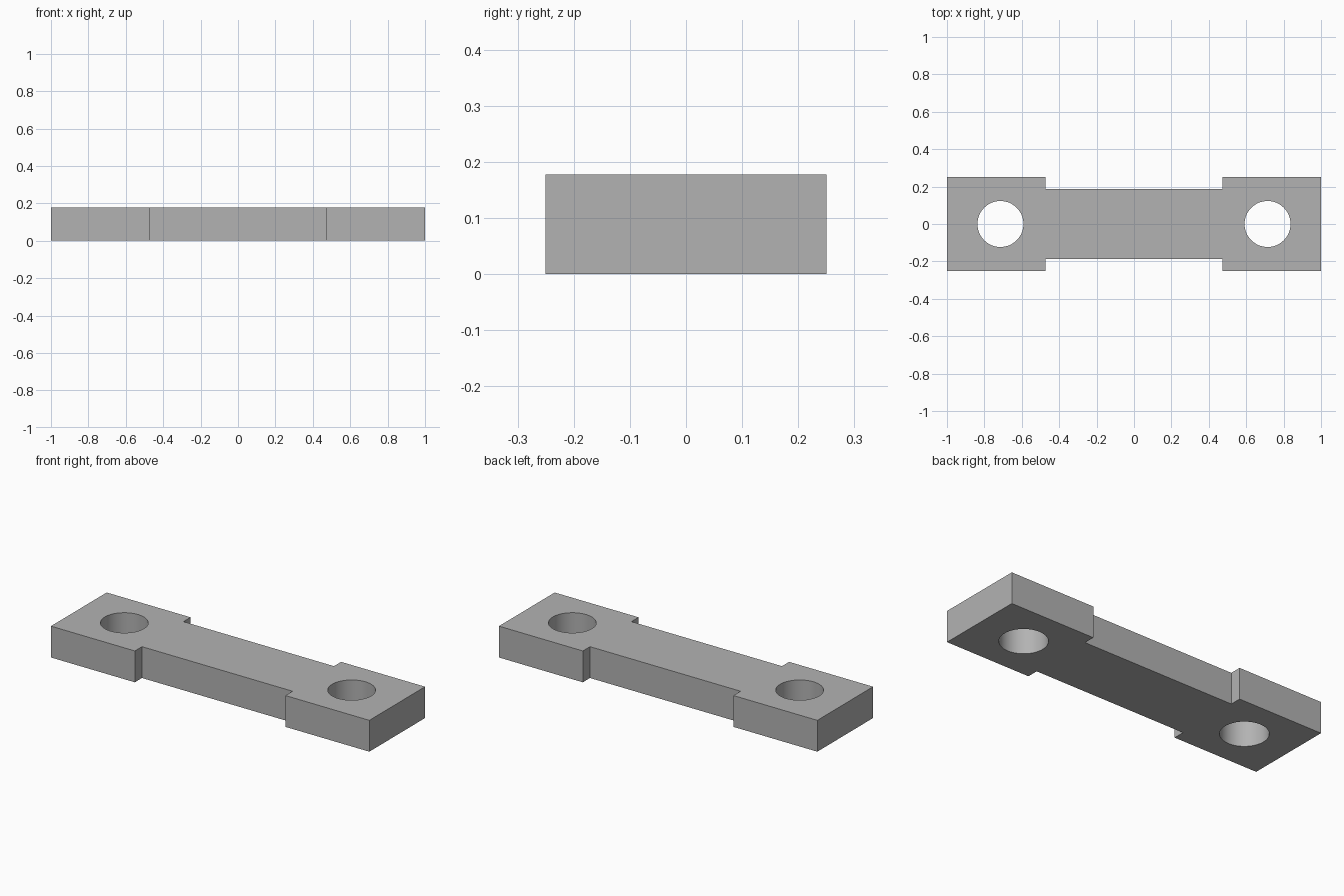
import bpy
import bmesh
from math import radians

cube = bpy.data.objects.get("Cube")
if cube:
    bpy.data.objects.remove(cube, do_unlink=True)

THICKNESS = 0.178
END_X, END_Y = 1.0, 0.25      # half sizes of the wide ends
NECK_X, NECK_Y = 0.473, 0.186  # half sizes of the narrow middle
HOLE_X, HOLE_RADIUS = 0.714, 0.123

grey = bpy.data.materials.new("plain grey")
grey.use_nodes = True
colour = (0.45, 0.45, 0.45, 1)
grey.diffuse_color = colour
grey.node_tree.nodes["Principled BSDF"].inputs["Base Color"].default_value = colour

# Stepped bar: mirrored outline extruded upwards
quarter = [(END_X, END_Y), (NECK_X, END_Y), (NECK_X, NECK_Y)]
back = quarter + [(-x, y) for x, y in reversed(quarter)]
outline = back + [(x, -y) for x, y in reversed(back)]

bm = bmesh.new()
base = bm.faces.new([bm.verts.new((x, y, 0)) for x, y in outline])
top = bmesh.ops.extrude_face_region(bm, geom=[base])["geom"]
bmesh.ops.translate(bm, vec=(0, 0, THICKNESS),
                    verts=[v for v in top if isinstance(v, bmesh.types.BMVert)])
bmesh.ops.recalc_face_normals(bm, faces=bm.faces)
mesh = bpy.data.meshes.new("link_bar")
bm.to_mesh(mesh)
bm.free()
bar = bpy.data.objects.new("link_bar", mesh)
bpy.context.collection.objects.link(bar)
mesh.materials.append(grey)

# Round through hole in each end
for side, name in ((-1, "right"), (1, "left")):
    bpy.ops.mesh.primitive_cylinder_add(
        vertices=64, radius=HOLE_RADIUS, depth=THICKNESS * 2,
        location=(side * HOLE_X, 0, THICKNESS / 2))
    cutter = bpy.context.object
    cutter.name = name + "_hole_cutter"
    cutter.hide_render = True
    cutter.data.materials.append(grey)
    bpy.ops.object.select_all(action="DESELECT")
    bar.select_set(True)
    bpy.context.view_layer.objects.active = bar
    cut = bar.modifiers.new(name + "_hole", "BOOLEAN")
    cut.operation = "DIFFERENCE"
    cut.solver = "EXACT"
    cut.object = cutter
    bpy.ops.object.modifier_apply(modifier=cut.name)
    bpy.data.objects.remove(cutter, do_unlink=True)

# Smooth hole walls, sharp edges elsewhere
bpy.ops.object.shade_smooth_by_angle(angle=radians(30))
